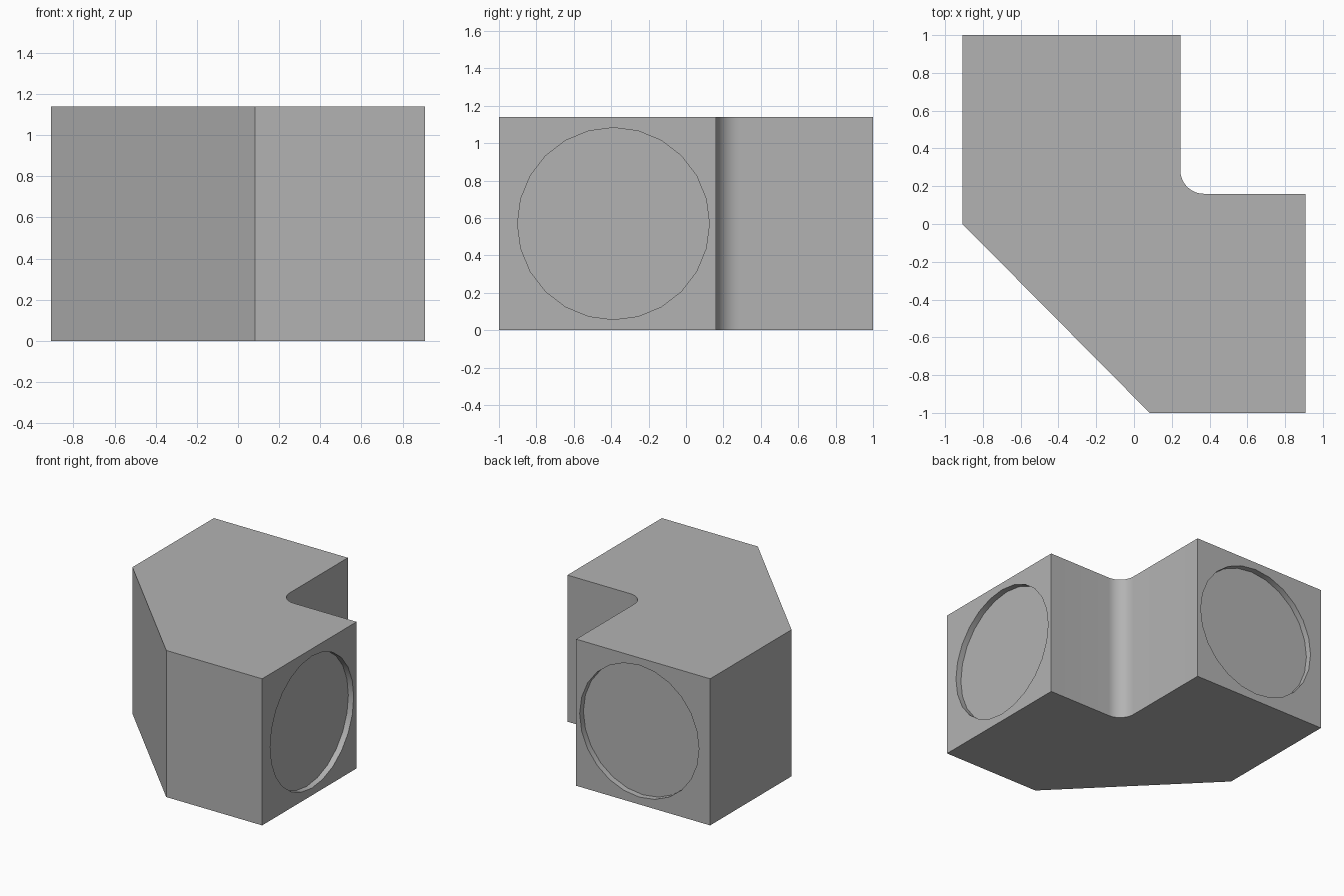
import bpy
import bmesh
from math import cos, sin, pi, radians

default = bpy.data.objects.get("Cube")
if default:
    bpy.data.objects.remove(default, do_unlink=True)

HEIGHT = 1.14
FILLET = 0.125
POCKET_RADIUS = 0.513
POCKET_DEPTH = 0.046

grey = bpy.data.materials.new("plain_grey")
grey.use_nodes = True
grey.diffuse_color = (0.45, 0.45, 0.45, 1)
grey.node_tree.nodes["Principled BSDF"].inputs["Base Color"].default_value = (0.45, 0.45, 0.45, 1)


def extrude_profile(name, points, height):
    """Solid prism from a flat outline standing on z = 0."""
    bm = bmesh.new()
    base = bm.faces.new([bm.verts.new((x, y, 0)) for x, y in points])
    top = bmesh.ops.extrude_face_region(bm, geom=[base])["geom"]
    moved = [v for v in top if isinstance(v, bmesh.types.BMVert)]
    bmesh.ops.translate(bm, verts=moved, vec=(0, 0, height))
    bmesh.ops.recalc_face_normals(bm, faces=bm.faces)
    mesh = bpy.data.meshes.new(name)
    bm.to_mesh(mesh)
    bm.free()
    obj = bpy.data.objects.new(name, mesh)
    bpy.context.collection.objects.link(obj)
    mesh.materials.append(grey)
    return obj


def cut_pocket(body, location, rotation):
    """Sink a shallow round pocket into a side face."""
    bpy.ops.mesh.primitive_cylinder_add(vertices=24, radius=POCKET_RADIUS,
                                        depth=2 * POCKET_DEPTH,
                                        location=location, rotation=rotation)
    cutter = bpy.context.object
    cutter.name = "pocket_cutter"
    cutter.hide_render = True
    cutter.data.materials.append(grey)
    cut = body.modifiers.new("pocket", 'BOOLEAN')
    cut.operation = 'DIFFERENCE'
    cut.solver = 'EXACT'
    cut.object = cutter
    bpy.context.view_layer.objects.active = body
    bpy.ops.object.modifier_apply(modifier=cut.name)
    bpy.data.objects.remove(cutter, do_unlink=True)


# Elbow outline: chamfered outer corner, rounded inner corner
inner_x, inner_y = 0.245, 0.16
steps = 10
arc = [(inner_x + FILLET + FILLET * cos(pi + i * pi / 2 / steps),
        inner_y + FILLET + FILLET * sin(pi + i * pi / 2 / steps))
       for i in range(steps + 1)]
outline = [(-0.908, 1), (inner_x, 1), *arc, (0.908, inner_y),
           (0.908, -1), (0.083, -1), (-0.908, 0)]
body = extrude_profile("elbow_body", outline, HEIGHT)

# Round pockets on the two open ends
cut_pocket(body, (0.908, -0.388, HEIGHT / 2), (0, pi / 2, 0))
cut_pocket(body, (-0.298, 1, HEIGHT / 2), (pi / 2, 0, 0))

# Smooth the curved walls, keep corners sharp
bpy.ops.object.select_all(action='DESELECT')
body.select_set(True)
bpy.context.view_layer.objects.active = body
bpy.ops.object.shade_smooth_by_angle(angle=radians(30))
